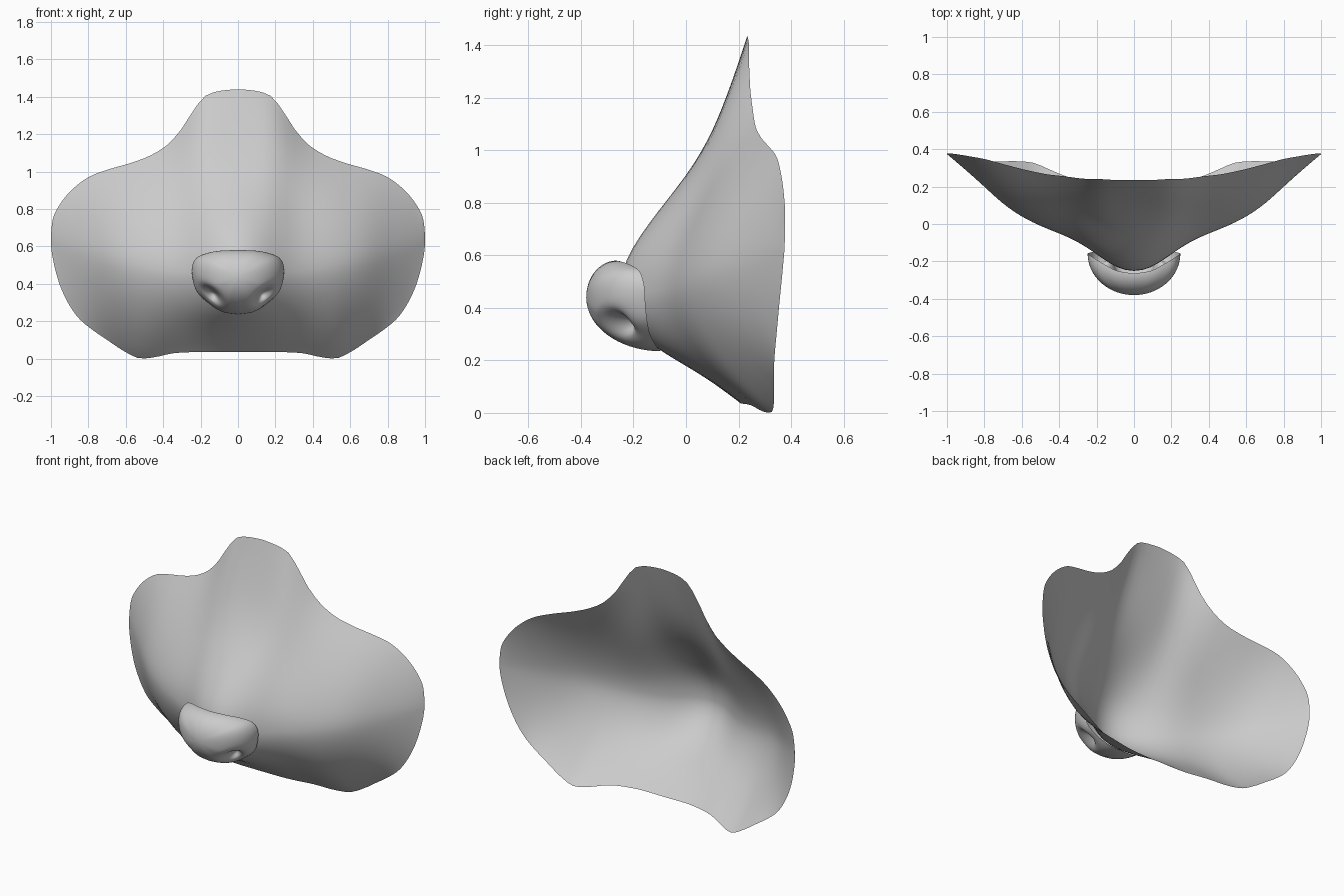
import bpy, bmesh
from math import sin, cos, pi, exp, asin

if "Cube" in bpy.data.objects:
    bpy.data.objects.remove(bpy.data.objects["Cube"])


def interp(pts, x):
    """Smooth curve through (x, value) points."""
    n = len(pts)
    i = 0
    while i < n - 2 and x > pts[i + 1][0]:
        i += 1

    def slope(k):
        if k == 0 or k == n - 1:
            a, b = (0, 1) if k == 0 else (n - 2, n - 1)
            return (pts[b][1] - pts[a][1]) / (pts[b][0] - pts[a][0])
        h0, h1 = pts[k][0] - pts[k - 1][0], pts[k + 1][0] - pts[k][0]
        d0 = (pts[k][1] - pts[k - 1][1]) / h0
        d1 = (pts[k + 1][1] - pts[k][1]) / h1
        return (d0 * h1 + d1 * h0) / (h0 + h1)

    (x0, y0), (x1, y1) = pts[i], pts[i + 1]
    h = x1 - x0
    t = (x - x0) / h
    return ((2 * t**3 - 3 * t**2 + 1) * y0 + (t**3 - 2 * t**2 + t) * h * slope(i)
            + (3 * t**2 - 2 * t**3) * y1 + (t**3 - t**2) * h * slope(i + 1))


def make_object(name, verts, faces, smooth_steps=0):
    me = bpy.data.meshes.new(name)
    me.from_pydata(verts, [], faces)
    # Even out the interior while the rim stays put
    bm = bmesh.new()
    bm.from_mesh(me)
    inner = [v for v in bm.verts if not v.is_boundary]
    for _ in range(smooth_steps):
        bmesh.ops.smooth_vert(bm, verts=inner, factor=.5,
                              use_axis_x=False, use_axis_y=True, use_axis_z=False)
    bm.to_mesh(me)
    bm.free()
    me.shade_smooth()
    ob = bpy.data.objects.new(name, me)
    bpy.context.collection.objects.link(ob)
    return ob


# Rims of the muzzle sheet as (x, z, y), from the middle to the side
TOP = [(0, 1.44, .235), (.1, 1.43, .235), (.18, 1.40, .24), (.23, 1.34, .24), (.30, 1.23, .245),
       (.37, 1.15, .255), (.46, 1.09, .265), (.56, 1.05, .285), (.68, 1.015, .315),
       (.79, .975, .345), (.88, .91, .362), (.955, .82, .374), (.993, .73, .378), (1, .63, .376)]
BOTTOM = [(0, .035, .21), (.2, .035, .215), (.35, .028, .25), (.46, .005, .295), (.53, .002, .325),
          (.61, .04, .335), (.70, .10, .335), (.78, .155, .335), (.86, .225, .338),
          (.91, .30, .345), (.955, .40, .354), (.985, .51, .365), (1, .63, .376)]
# Foremost line across the muzzle (x, y) and how the surface falls away from it
RIDGE = [(0, -.268), (.06, -.258), (.12, -.23), (.18, -.18), (.25, -.125), (.32, -.085), (.4, -.053),
         (.5, -.015), (.6, .035), (.7, .105), (.8, .20), (.9, .29), (1, .376)]
UP = [(0, 0), (.12, .02), (.21, .14), (.33, .32), (.45, .525), (.6, .71), (.8, .87), (1, 1)]
DOWN = [(0, 0), (.17, .04), (.36, .17), (.53, .36), (.63, .52), (.82, .79), (1, 1)]


def by_angle(rim, k, x):
    return interp([(asin(p[0]), p[k]) for p in rim], asin(x))


# Muzzle sheet: vertical columns, mirrored in x
COLS, ROWS = 36, 22
verts, faces = [], []
for c in range(-COLS, COLS + 1):
    side = -1 if c < 0 else 1
    x = min(.9995, sin(abs(c) / COLS * pi / 2))
    zt, yt = by_angle(TOP, 1, x), by_angle(TOP, 2, x)
    zb, yb = by_angle(BOTTOM, 1, x), by_angle(BOTTOM, 2, x)
    zp, yp = .45 + .18 * x * x, interp(RIDGE, x)
    w = min(1, x / .5)
    w = w * w * (3 - 2 * w)
    for r in range(-ROWS, ROWS + 1):
        s = abs(r) / ROWS
        if r < 0:
            f = (1 - w) * interp(DOWN, s) + w * s**1.8
            z, y = zp + (zb - zp) * s, yp + (yb - yp) * f
        else:
            f = (1 - w) * interp(UP, s) + w * s**1.5
            z, y = zp + (zt - zp) * s, yp + (yt - yp) * f
        verts.append((side * x, y, z))
N = 2 * ROWS + 1
for c in range(2 * COLS):
    for r in range(N - 1):
        a = c * N + r
        faces.append((a, a + N, a + N + 1, a + 1))
make_object("muzzle", verts, faces, 10)

# Nose rim, half, from top to bottom: (x, z, y)
RIM = [(0, .58, -.265), (.09, .577, -.25), (.16, .565, -.215), (.22, .54, -.178), (.246, .49, -.16),
       (.242, .42, -.155), (.215, .35, -.148), (.155, .295, -.135), (.085, .25, -.11), (0, .235, -.095)]
SEG, RINGS = 48, 36
CZ, CY = .44, -.38


def dent(x, z):
    """Nostril hollow: a slanted oval slot low on each side."""
    dx, dz = abs(x) - .145, z - .338
    along, across = .76 * dx + .65 * dz, -.65 * dx + .76 * dz
    return exp(-(along / .055)**2 - (across / .026)**2)


# Nose: quarter ellipses from the tip to the rim
verts, faces = [(0, CY, CZ)], []
for k in range(1, RINGS + 1):
    t = k / RINGS * pi / 2
    for j in range(2 * SEG):
        side = 1 if j <= SEG else -1
        u = (j if j <= SEG else 2 * SEG - j) / SEG * (len(RIM) - 1)
        rx, rz, ry = (interp([(i, p[m]) for i, p in enumerate(RIM)], u) for m in range(3))
        x, z = side * rx * sin(t), CZ + (rz - CZ) * sin(t)
        y = ry + (CY - ry) * cos(t)
        d = dent(x, z) * min(1, (RINGS - k) / 6)
        verts.append((x * (1 - .12 * d), y + .085 * d, z + .012 * d))
M = 2 * SEG
for j in range(M):
    n = (j + 1) % M
    faces.append((0, 1 + j, 1 + n))
    for k in range(RINGS - 1):
        a, b = 1 + k * M, 1 + (k + 1) * M
        faces.append((a + j, b + j, b + n, a + n))
make_object("nose", verts, faces)
